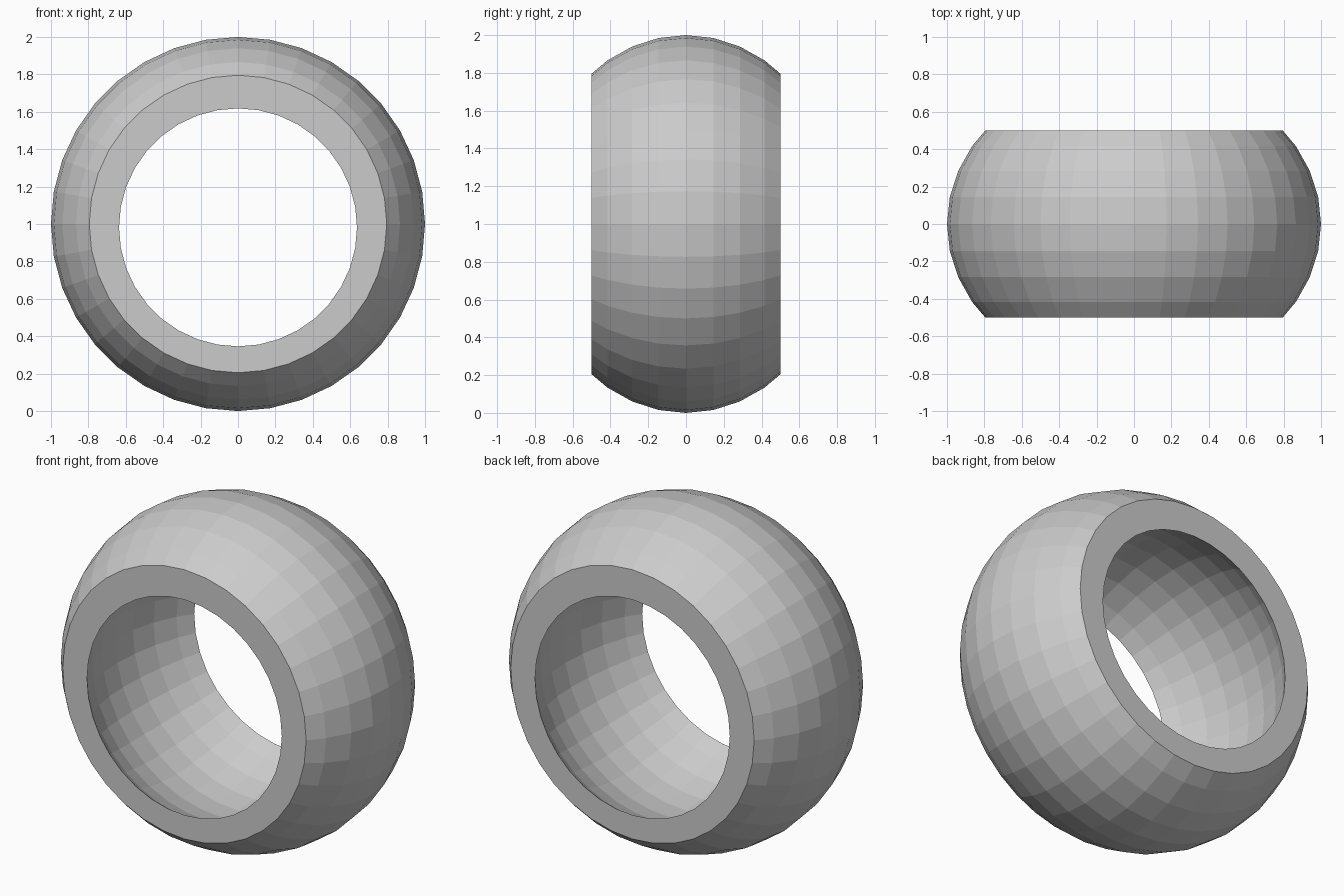
import bpy, bmesh
from math import sin, cos, radians

if "Cube" in bpy.data.objects:
    bpy.data.objects.remove(bpy.data.objects["Cube"])

SEG = 36        # sides around the y axis, also 10 degree profile steps
HALF = 0.5      # half width of the ring
DEPTH = 0.832   # squash of the sphere along y


def profile(radius):
    """Faceted ellipsoid profile (y, radius), cut flat at y = +-HALF."""
    pts = [(DEPTH * sin(radians(a)), radius * cos(radians(a)))
           for a in range(0, 90, 10)]
    half = []
    for (y0, r0), (y1, r1) in zip(pts, pts[1:]):
        half.append((y0, r0))
        if y1 >= HALF:
            t = (HALF - y0) / (y1 - y0)
            half.append((HALF, r0 + t * (r1 - r0)))
            break
    return [(-y, r) for y, r in reversed(half[1:])] + half


def join(bm, a, b):
    """Bridge two rings of vertices with quads."""
    for i in range(SEG):
        j = (i + 1) % SEG
        bm.faces.new((a[i], a[j], b[j], b[i]))


def shell(bm, prof, zc):
    """Revolve a profile around y; returns the rings of vertices."""
    rings = []
    for y, r in prof:
        rings.append([bm.verts.new((r * cos(radians(i * 360 / SEG)), y,
                                    zc + r * sin(radians(i * 360 / SEG))))
                      for i in range(SEG)])
    for a, b in zip(rings, rings[1:]):
        join(bm, a, b)
    return rings


bm = bmesh.new()
# Outer bulge, and a slightly lower inner hollow
outer = shell(bm, profile(1.0), 1.0)
inner = shell(bm, profile(0.8), 0.982)
# Flat front and back rims
join(bm, outer[0], inner[0])
join(bm, outer[-1], inner[-1])
bmesh.ops.recalc_face_normals(bm, faces=bm.faces)

mesh = bpy.data.meshes.new("hollow_ring")
bm.to_mesh(mesh)
bm.free()
ring = bpy.data.objects.new("hollow_ring", mesh)
bpy.context.collection.objects.link(ring)
